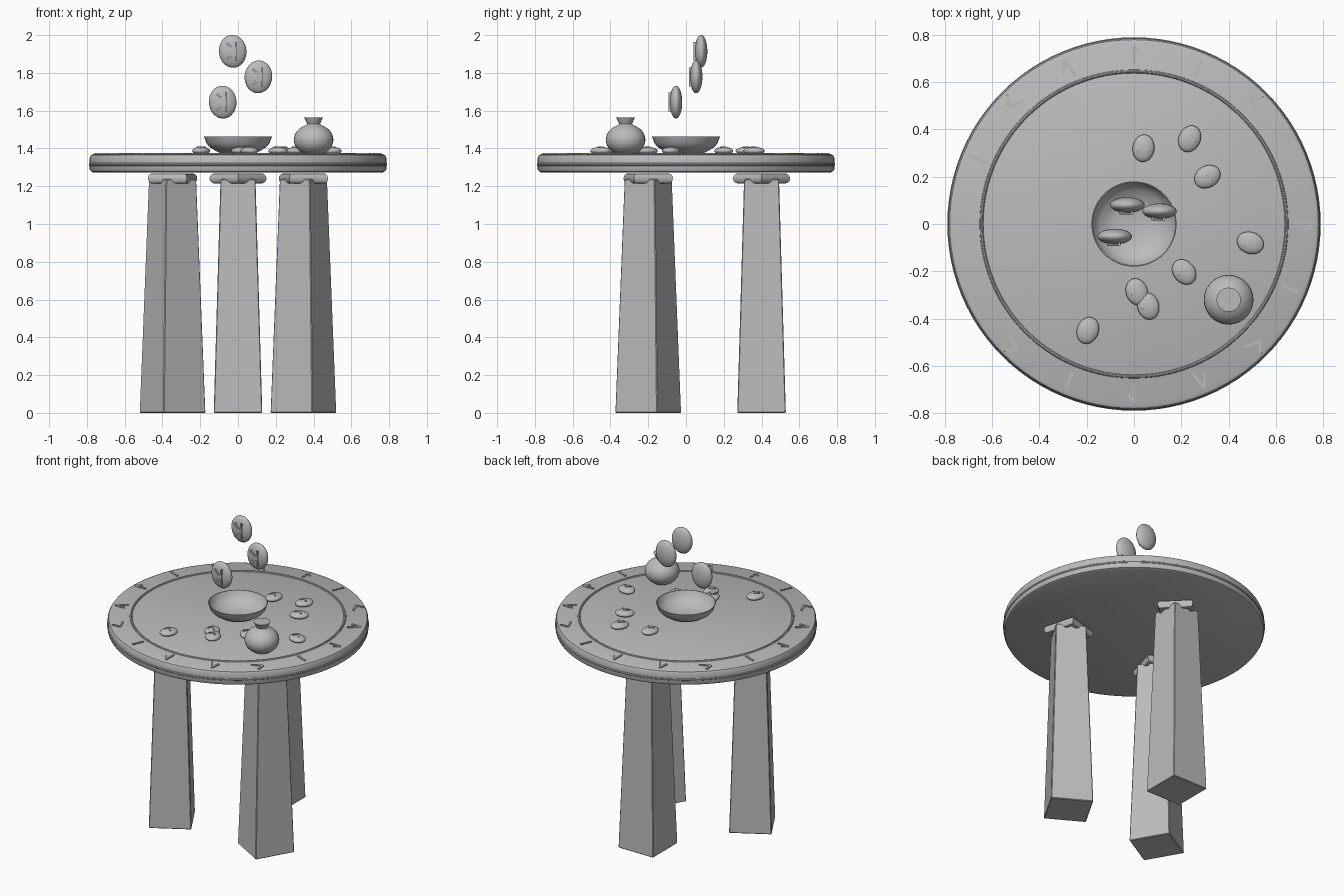
import bpy, bmesh, math
from mathutils import Matrix, Vector

if "Cube" in bpy.data.objects:
    bpy.data.objects.remove(bpy.data.objects["Cube"])

# One plain grey for everything
GREY = bpy.data.materials.new("plain_grey")
GREY.diffuse_color = (0.5, 0.5, 0.5, 1)
GREY.use_nodes = True
GREY.node_tree.nodes["Principled BSDF"].inputs["Base Color"].default_value = GREY.diffuse_color


def finish(bm, name, smooth=True):
    bmesh.ops.recalc_face_normals(bm, faces=bm.faces)
    me = bpy.data.meshes.new(name)
    bm.to_mesh(me)
    bm.free()
    ob = bpy.data.objects.new(name, me)
    bpy.context.collection.objects.link(ob)
    me.materials.append(GREY)
    if smooth:
        bpy.ops.object.select_all(action='DESELECT')
        ob.select_set(True)
        bpy.context.view_layer.objects.active = ob
        bpy.ops.object.shade_smooth_by_angle(angle=math.radians(32))
    return ob


def lathe(name, profile, steps=64, centre=(0, 0, 0), turn=0.0, closed=False):
    """Spin (radius, height) points around z."""
    bm = bmesh.new()
    vs = [bm.verts.new((r, 0, z)) for r, z in profile]
    es = [bm.edges.new(p) for p in zip(vs, vs[1:])]
    if closed:
        es.append(bm.edges.new((vs[-1], vs[0])))
    bmesh.ops.spin(bm, geom=vs + es, cent=(0, 0, 0), axis=(0, 0, 1),
                   angle=math.tau, steps=steps, use_duplicate=False)
    bmesh.ops.remove_doubles(bm, verts=bm.verts, dist=1e-5)
    bm.transform(Matrix.Translation(centre) @ Matrix.Rotation(turn, 4, 'Z'))
    return finish(bm, name)


def ring(name, major, minor, z, steps=96, sides=10, centre=(0, 0, 0), turn=0.0):
    pts = [(major + minor * math.cos(i * math.tau / sides),
            z + minor * math.sin(i * math.tau / sides)) for i in range(sides)]
    return lathe(name, pts, steps, centre, turn, closed=True)


def strokes(name, lines, width, depth, matrix):
    """Thin bars along 2D segments, placed by a matrix."""
    bm = bmesh.new()
    for x0, y0, x1, y1 in lines:
        d = Vector((x1 - x0, y1 - y0))
        m = (Matrix.Translation(((x0 + x1) / 2, (y0 + y1) / 2, 0))
             @ Matrix.Rotation(math.atan2(d.y, d.x), 4, 'Z')
             @ Matrix.Diagonal((d.length, width, depth, 1)))
        bmesh.ops.create_cube(bm, size=1, matrix=m)
    bm.transform(matrix)
    return finish(bm, name, smooth=False)


def ellipsoid(name, centre, radii, rot):
    bm = bmesh.new()
    bmesh.ops.create_uvsphere(bm, u_segments=28, v_segments=16, radius=1)
    bm.transform(Matrix.Translation(centre) @ rot @ Matrix.Diagonal((*radii, 1)))
    return finish(bm, name)


# Tapered square legs ending inside four-sided collars
for n, deg in enumerate((90, 210, 330)):
    a = math.radians(deg)
    c = Vector((0.4 * math.cos(a), 0.4 * math.sin(a), 0))
    bm = bmesh.new()
    bmesh.ops.create_cube(bm, size=1)
    for v in bm.verts:
        w = 0.185 if v.co.z > 0 else 0.257
        v.co = (v.co.x * w, v.co.y * w, 1.237 if v.co.z > 0 else 0)
    bmesh.ops.bevel(bm, geom=bm.edges[:], offset=0.004, segments=1, affect='EDGES')
    bm.transform(Matrix.Translation(c) @ Matrix.Rotation(a, 4, 'Z'))
    finish(bm, f"leg_{n + 1}", smooth=False)
    ring(f"leg_collar_{n + 1}", 0.124, 0.027, 1.241, steps=4, sides=12,
         centre=c, turn=a)

# Round table top, edge band and inner ring
lathe("table_top", [(0, 1.273), (0.765, 1.273), (0.779, 1.279), (0.785, 1.29),
                    (0.785, 1.353), (0.779, 1.364), (0.765, 1.37), (0, 1.37)], steps=96)
ring("edge_band", 0.779, 0.01, 1.315)
ring("inner_ring", 0.645, 0.008, 1.369)

# Rim marks: four shapes repeated; x = outward, y = sideways from radius 0.715
SHAPES = [
    [(-0.038, 0, 0.04, 0), (0.04, 0, 0.002, -0.026)],
    [(-0.04, -0.012, 0.038, 0.008), (0.038, 0.008, -0.02, 0.034)],
    [(0.01, 0.026, -0.017, -0.041), (0.01, 0.026, 0.05, -0.009)],
    [(-0.038, 0, 0.038, 0)],
]
for i in range(16):
    m = (Matrix.Rotation(i * math.tau / 16, 4, 'Z')
         @ Matrix.Translation((0.715, 0, 1.371)))
    strokes(f"rim_mark_{i + 1}", SHAPES[i % 4], 0.012, 0.01, m)

# Open bowl
lathe("bowl", [(0, 1.372), (0.09, 1.374), (0.117, 1.386), (0.148, 1.406), (0.168, 1.428),
               (0.18, 1.463), (0.176, 1.463), (0.163, 1.43), (0.143, 1.411),
               (0.112, 1.392), (0.085, 1.381), (0, 1.379)], steps=64)

# Pouch with flared neck
body = [(0.105 * math.sin(t * math.pi / 16), 1.446 - 0.084 * math.cos(t * math.pi / 16))
        for t in range(15)]
lathe("pouch", body + [(0.034, 1.53), (0.051, 1.565), (0, 1.565)],
      steps=32, centre=(0.4, -0.32, 0))

# Pebbles lying on the table: x, y, turn in degrees
LYING = [(0.04, 0.32, -8), (0.235, 0.36, -25), (0.31, 0.2, -60), (0.492, -0.08, 70),
         (0.212, -0.203, 40), (0.012, -0.287, 20), (0.06, -0.347, 15), (-0.195, -0.45, -20)]
for n, (x, y, deg) in enumerate(LYING):
    ellipsoid(f"pebble_{n + 1}", (x, y, 1.387), (0.046, 0.058, 0.021),
              Matrix.Rotation(math.radians(deg), 4, 'Z'))
    strokes(f"pebble_mark_{n + 1}", [(-0.022, -0.015, 0, 0.01), (0, 0.01, 0.022, -0.015)],
            0.008, 0.012, Matrix.Translation((x, y, 1.405)))

# Pebbles floating above the bowl, marked on the front
FLOATING = [(-0.028, 0.08, 1.914, -5), (0.108, 0.054, 1.779, 5), (-0.081, -0.053, 1.645, -4)]
for n, (x, y, z, deg) in enumerate(FLOATING):
    rot = Matrix.Rotation(math.radians(deg), 4, 'Y')
    ellipsoid(f"floating_pebble_{n + 1}", (x, y, z), (0.073, 0.033, 0.087), rot)
    m = (Matrix.Translation((x, y - 0.031, z))
         @ Matrix.Rotation(math.pi / 2, 4, 'X'))
    strokes(f"floating_mark_{n + 1}", [(0.018, -0.05, 0.018, 0.05), (-0.03, 0.042, 0.016, 0),
                                       (-0.03, -0.042, 0.016, 0)], 0.011, 0.016, m)
